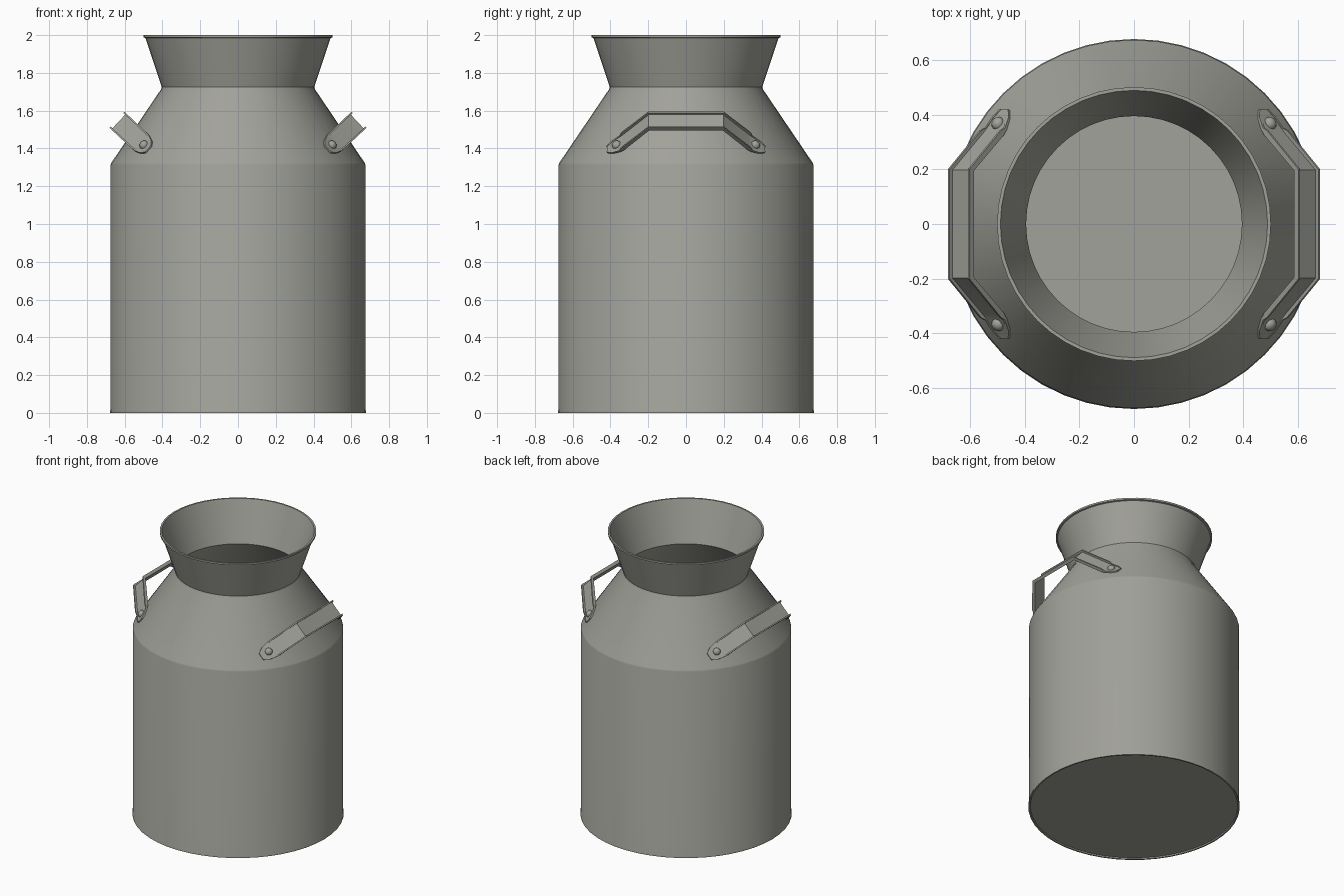
import bpy, bmesh, math
from mathutils import Vector, Matrix

if "Cube" in bpy.data.objects:
    bpy.data.objects.remove(bpy.data.objects["Cube"])

metal = bpy.data.materials.new("dull grey metal")
metal.diffuse_color = (0.36, 0.36, 0.325, 1)
metal.use_nodes = True
metal.node_tree.nodes["Principled BSDF"].inputs["Base Color"].default_value = metal.diffuse_color


def finish(bm, name):
    bmesh.ops.recalc_face_normals(bm, faces=bm.faces)
    me = bpy.data.meshes.new(name)
    bm.to_mesh(me)
    bm.free()
    ob = bpy.data.objects.new(name, me)
    bpy.context.collection.objects.link(ob)
    me.materials.append(metal)
    bpy.ops.object.select_all(action='DESELECT')
    ob.select_set(True)
    bpy.context.view_layer.objects.active = ob
    bpy.ops.object.shade_smooth_by_angle(angle=math.radians(28))
    return ob


# Can: thin-walled revolved profile, outside from the base up, then inside down
profile = [(0, .008), (.664, .008), (.667, 0), (.677, 0), (.677, .012), (.674, .02),
           (.674, 1.315), (.67, 1.325), (.408, 1.712), (.404, 1.725), (.49, 1.985),
           (.501, 1.988), (.501, 2.0), (.489, 2.0), (.395, 1.722), (.664, 1.315),
           (.664, .018), (0, .018)]
bm = bmesh.new()
vs = [bm.verts.new((r, 0, z)) for r, z in profile]
es = [bm.edges.new(p) for p in zip(vs, vs[1:])]
bmesh.ops.spin(bm, geom=vs + es, cent=(0, 0, 0), axis=(0, 0, 1),
               angle=math.tau, steps=48, use_merge=True)
bmesh.ops.remove_doubles(bm, verts=bm.verts, dist=1e-5)
finish(bm, "can_body")

# Handle frame: out points away from the shoulder, across is the strap width
origin = Vector((.50, 0, 1.42))
out = Vector((.73, 0, .683)).normalized()
across = Vector((-out.z, 0, out.x))
ydir = Vector((0, 1, 0))

# Half path: y, distance out, half width, lip height
half = [(-.415, -.04, .024, .010), (-.385, -.022, .045, .010),
        (-.345, .004, .055, .012), (-.325, .022, .058, .022), (-.195, .172, .058, .022)]
path = half + [(-y, u, w, f) for y, u, w, f in reversed(half)]
T = .009


def at(y, u, w):
    return origin + ydir * y + out * u + across * w


def handle(side, label):
    # Channel strap with lips along both edges
    bm = bmesh.new()
    rings = []
    for i, (y, u, w, f) in enumerate(path):
        a, b = path[max(i - 1, 0)], path[min(i + 1, len(path) - 1)]
        t = Vector((b[0] - a[0], b[1] - a[1])).normalized()
        n = Vector((-t.y, t.x))
        section = [(-w, f), (-w, 0), (w, 0), (w, f), (w - T, f), (w - T, T - .001),
                   (T - w, T - .001), (T - w, f)]
        rings.append([bm.verts.new(at(y + n.x * h, u + n.y * h, s)) for s, h in section])
    for r0, r1 in zip(rings, rings[1:]):
        for k in range(8):
            j = (k + 1) % 8
            bm.faces.new((r0[k], r0[j], r1[j], r1[k]))
    bm.faces.new(rings[0])
    bm.faces.new(rings[-1])
    bmesh.ops.scale(bm, vec=(side, 1, 1), verts=bm.verts)
    finish(bm, label + "_handle")

    # Domed rivets through the feet
    bm = bmesh.new()
    for s in (-1, 1):
        c = at(s * .368, -.002, 0)
        n = Vector((c.x * 1.1, c.y * 1.1, .4)).normalized()
        m = Matrix.Translation(c) @ n.to_track_quat('Z', 'Y').to_matrix().to_4x4() \
            @ Matrix.Diagonal((1, 1, .85, 1))
        bmesh.ops.create_uvsphere(bm, u_segments=12, v_segments=8, radius=.025, matrix=m)
    bmesh.ops.scale(bm, vec=(side, 1, 1), verts=bm.verts)
    finish(bm, label + "_rivets")


handle(1, "right")
handle(-1, "left")
